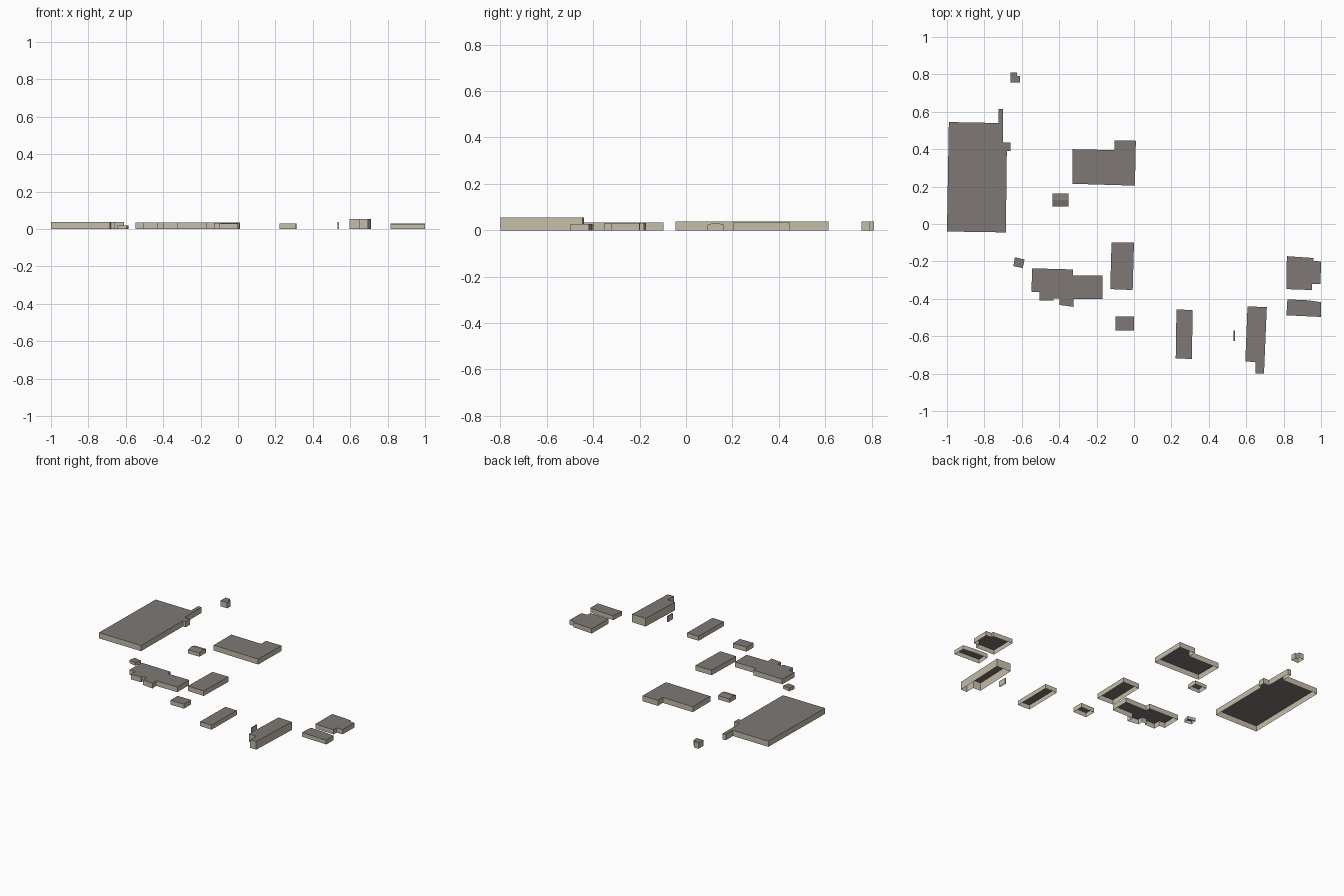
import bpy
import bmesh

default_cube = bpy.data.objects.get("Cube")
if default_cube:
    bpy.data.objects.remove(default_cube, do_unlink=True)


def make_material(name, red, green, blue):
    material = bpy.data.materials.new(name)
    material.use_nodes = True
    colour = (red, green, blue, 1)
    material.diffuse_color = colour
    shader = material.node_tree.nodes["Principled BSDF"]
    shader.inputs["Base Color"].default_value = colour
    shader.inputs["Roughness"].default_value = 1
    return material


wall_material = make_material("beige wall", .56, .51, .41)
roof_material = make_material("grey brown roof", .21, .19, .18)


def finish_object(name, bm):
    """Colour upward faces as roof, the rest as wall, and link the object."""
    bm.normal_update()
    for face in bm.faces:
        face.material_index = 1 if face.normal.z > .5 else 0
    mesh = bpy.data.meshes.new(name)
    bm.to_mesh(mesh)
    bm.free()
    mesh.materials.append(wall_material)
    mesh.materials.append(roof_material)
    building = bpy.data.objects.new(name, mesh)
    bpy.context.collection.objects.link(building)
    return building


def flat_building(name, height, *outline):
    """Raise a clockwise outline into walls and a flat roof, open below."""
    bm = bmesh.new()
    base = [bm.verts.new((x, y, 0)) for x, y in outline]
    top = [bm.verts.new((x, y, height)) for x, y in outline]
    count = len(outline)
    for i in range(count):
        j = (i + 1) % count
        bm.faces.new((base[j], base[i], top[i], top[j]))
    bm.faces.new(reversed(top))
    return finish_object(name, bm)


def block(name, height, left, right, front, back):
    """Rectangular flat-roofed building."""
    return flat_building(name, height, (left, back), (right, back),
                         (right, front), (left, front))


def gabled_building(name, eaves, ridge, left, right, front, back):
    """Rectangular building whose ridge runs along x, open below."""
    bm = bmesh.new()
    middle = (front + back) / 2
    profile = ((front, 0), (front, eaves), (middle, ridge),
               (back, eaves), (back, 0))
    ends = [[bm.verts.new((x, y, z)) for y, z in profile]
            for x in (left, right)]
    near, far = ends
    for i in range(len(profile) - 1):
        bm.faces.new((near[i], far[i], far[i + 1], near[i + 1]))
    bm.faces.new(reversed(near))
    bm.faces.new(far)
    return finish_object(name, bm)


# Large hall with a narrow wing and a side porch
flat_building("large_hall", .038,
              (-.99, .545), (-.725, .54), (-.725, .615), (-.7, .615),
              (-.7, .435), (-.66, .435), (-.66, .39), (-.68, .39),
              (-.685, -.045), (-1, -.04))

# Buildings at the back
flat_building("back_hut", .038,
              (-.66, .81), (-.625, .81), (-.625, .79), (-.61, .79),
              (-.61, .757), (-.66, .757))
flat_building("back_house", .036,
              (-.33, .4), (-.105, .395), (-.105, .447), (.01, .445),
              (.005, .205), (-.33, .215))
gabled_building("gabled_cottage", .025, .032, -.435, -.35, .093, .163)

# Stepped house and its neighbours in the middle
flat_building("skewed_shed", .02,
              (-.637, -.178), (-.585, -.19), (-.595, -.235), (-.645, -.225))
flat_building("stepped_house", .034,
              (-.545, -.237), (-.327, -.243), (-.327, -.275), (-.168, -.275),
              (-.168, -.4), (-.325, -.4), (-.322, -.443), (-.398, -.433),
              (-.398, -.397), (-.43, -.397), (-.43, -.41), (-.505, -.41),
              (-.505, -.365), (-.548, -.362))
flat_building("middle_house", .033,
              (-.12, -.098), (0, -.098), (-.007, -.353), (-.127, -.348))
block("small_annex", .03, -.1, 0, -.57, -.495)

# Buildings at the front
flat_building("long_house", .03,
              (.227, -.457), (.313, -.46), (.31, -.722), (.223, -.718))
block("narrow_wall", .037, .533, .541, -.625, -.57)
flat_building("tall_house", .054,
              (.607, -.44), (.71, -.445), (.695, -.8), (.65, -.8),
              (.65, -.738), (.595, -.735))

# Pair of low houses on the left side
flat_building("corner_house", .031,
              (.817, -.172), (.96, -.182), (.96, -.198), (1, -.2),
              (.997, -.32), (.953, -.322), (.953, -.353), (.815, -.348))
flat_building("low_house", .028,
              (.82, -.403), (.93, -.408), (1, -.418), (1, -.497),
              (.815, -.488))
